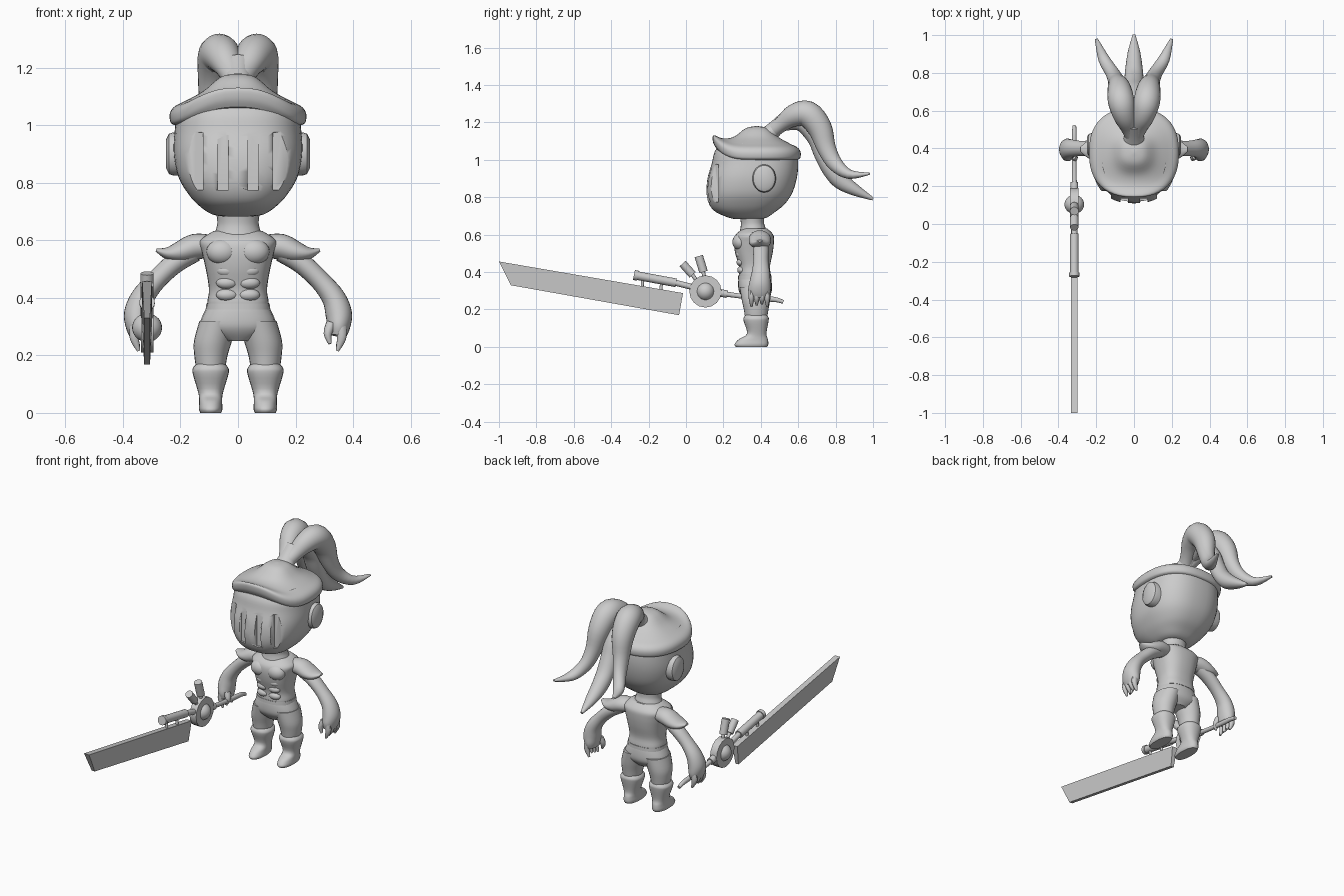
import bpy, bmesh, math
from mathutils import Vector

grey = bpy.data.materials.new("plain_grey")
grey.diffuse_color = (0.6, 0.6, 0.6, 1)
X, Y, Z = Vector((1, 0, 0)), Vector((0, 1, 0)), Vector((0, 0, 1))


def finish(name, bm, angle=40):
    bmesh.ops.recalc_face_normals(bm, faces=bm.faces)
    me = bpy.data.meshes.new(name)
    bm.to_mesh(me)
    bm.free()
    me.materials.append(grey)
    ob = bpy.data.objects.new(name, me)
    bpy.context.collection.objects.link(ob)
    bpy.ops.object.select_all(action='DESELECT')
    ob.select_set(True)
    bpy.context.view_layer.objects.active = ob
    bpy.ops.object.shade_smooth_by_angle(angle=math.radians(angle))
    return ob


def catmull(a, b, c, d, t):
    return tuple(0.5 * (2 * q + (r - p) * t + (2 * p - 5 * q + 4 * r - s) * t * t
                        + (3 * q - p - 3 * r + s) * t ** 3) for p, q, r, s in zip(a, b, c, d))


def sweep(name, pts, ref=X, flat=False, power=2.0, steps=4, segs=24, deform=None):
    """Closed skin over rings (x, y, z, r1, r2); r1 lies along ref."""
    n, rows = len(pts), []
    for i in range(n - 1):
        quad = [pts[max(0, min(n - 1, i + k))] for k in (-1, 0, 1, 2)]
        rows += [catmull(*quad, k / steps) for k in range(steps)]
    rows.append(pts[-1])
    bm = bmesh.new()
    rings = []
    for i, p in enumerate(rows):
        t = Z if flat else (Vector(rows[min(i + 1, len(rows) - 1)][:3])
                            - Vector(rows[max(i - 1, 0)][:3])).normalized()
        side = (ref - t * ref.dot(t)).normalized()
        up = t.cross(side)
        ring = []
        for k in range(segs):
            c, s = math.cos(2 * math.pi * k / segs), math.sin(2 * math.pi * k / segs)
            c = math.copysign(abs(c) ** (2 / power), c)
            s = math.copysign(abs(s) ** (2 / power), s)
            co = Vector(p[:3]) + side * c * max(p[3], .002) + up * s * max(p[4], .002)
            ring.append(bm.verts.new(deform(co) if deform else co))
        rings.append(ring)
    for a, b in zip(rings, rings[1:]):
        for k in range(segs):
            bm.faces.new((a[k], a[(k + 1) % segs], b[(k + 1) % segs], b[k]))
    bm.faces.new(rings[0])
    bm.faces.new(rings[-1])
    return finish(name, bm)


def rod(name, a, b, r, ref=X):
    return sweep(name, [(*a, r, r), (*b, r, r)], ref, steps=1, segs=16)


def ball(name, c, r):
    bm = bmesh.new()
    bmesh.ops.create_uvsphere(bm, u_segments=24, v_segments=14, radius=1)
    for v in bm.verts:
        v.co = Vector((v.co.x * r[0] + c[0], v.co.y * r[1] + c[1], v.co.z * r[2] + c[2]))
    return finish(name, bm)


def box(name, c, s):
    bm = bmesh.new()
    bmesh.ops.create_cube(bm, size=1)
    for v in bm.verts:
        v.co = Vector([v.co[i] * s[i] + c[i] for i in range(3)])
    return finish(name, bm)


# helmet body: rings of (z, half width, front y, back y)
head = [(.682, .04, .27, .38), (.69, .09, .23, .43), (.72, .135, .16, .475), (.76, .172, .125, .525),
        (.82, .207, .11, .567), (.9, .223, .115, .592), (.98, .22, .138, .6), (1.04, .21, .152, .59),
        (1.09, .17, .185, .54)]
helmet = sweep("helmet", [(0, (f + b) / 2, z, w, (b - f) / 2) for z, w, f, b in head],
               flat=True, power=2.5, segs=48)

# visor slots cut into the face
for s in (-1, 1):
    for x, w, y in ((.052, .038, .135), (.15, .055, .175)):
        cut = box("slot_cutter", (s * x, y - .1, .875), (w, .2, .2))
        cut.hide_render = True
        cut.display_type = 'WIRE'
        m = helmet.modifiers.new("slot", 'BOOLEAN')
        m.operation, m.object, m.solver = 'DIFFERENCE', cut, 'EXACT'


# cap with a brim that lifts to a point at the front
def lift(co):
    u = max(0, (.378 - co.y) / .235)
    return co + Z * .085 * u ** 4


sweep("helmet_cap", [(0, .378, z, .237 * f, .235 * f) for z, f in (
    (1.18, .02), (1.168, .25), (1.12, .5), (1.087, .75), (1.065, .93), (1.04, 1), (1.01, .99), (1.0, .93))],
    flat=True, power=2.4, segs=48, deform=lift)

# hair plume
sweep("plume_knot", [(0, .44, 1.13, .06, .05), (0, .48, 1.17, .048, .042), (0, .53, 1.21, .055, .045)])
sweep("middle_tail", [(0, .5, 1.18, .03, .03), (0, .61, 1.2, .05, .045), (0, .69, 1.12, .05, .045),
                      (0, .73, 1.03, .05, .045), (0, .775, .945, .05, .045), (0, .83, .885, .045, .045),
                      (0, .91, .835, .033, .03), (0, 1.0, .79, .008, .008)])

for s, side in ((1, "left"), (-1, "right")):
    def part(name, pts, **kw):
        return sweep(side + "_" + name, [(s * p[0], *p[1:]) for p in pts], **kw)

    part("tail", [(.005, .46, 1.15, .04, .04), (.025, .51, 1.19, .045, .042), (.05, .575, 1.235, .06, .06),
                  (.068, .65, 1.245, .07, .07), (.078, .715, 1.17, .062, .065), (.092, .752, 1.06, .045, .05),
                  (.115, .8, .975, .036, .04), (.16, .875, .922, .03, .025), (.2, .98, .925, .008, .006)])
    part("ear_disc", [(.17, .418, .9, .06, .073), (.225, .418, .9, .063, .075), (.24, .418, .9, .058, .07),
                      (.25, .418, .9, .04, .05)], ref=Y, steps=1)
    # shoulder guard, arm and hand
    part("shoulder_guard", [(.1, .39, .58, .05, .04), (.15, .395, .577, .058, .045), (.2, .395, .56, .058, .038),
                            (.245, .395, .555, .045, .022), (.285, .395, .566, .012, .005)], ref=Y)
    part("arm", [(.15, .395, .56, .04, .035), (.22, .4, .52, .042, .036), (.285, .4, .46, .04, .035),
                 (.332, .4, .4, .048, .041), (.35, .396, .345, .056, .046), (.35, .392, .3, .06, .04),
                 (.346, .39, .268, .05, .03)], ref=Y)
    for i in range(4):
        y = .35 + i * .028
        part("finger_%d" % (i + 1), [(.358, y, .3, .015, .018), (.36, y, .26, .015, .017),
                                     (.345, y, .215 + .007 * (i % 3), .006, .006)], ref=Y, segs=10)
    part("thumb", [(.325, .36, .31, .02, .02), (.312, .35, .275, .017, .015), (.32, .345, .24, .006, .006)],
         ref=Y, segs=10)
    # leg and boot
    part("leg", [(.31, .068, .375, .066, .085), (.25, .087, .375, .066, .076), (.2, .094, .375, .058, .066),
                 (.15, .095, .375, .05, .058)] and
         [(.068, .372, .32, .066, .086), (.087, .374, .25, .066, .076), (.094, .375, .2, .058, .066),
          (.095, .375, .15, .05, .058)], flat=True)
    part("boot", [(.095, .375, .17, .05, .058), (.095, .375, .155, .062, .067), (.095, .375, .135, .062, .066),
                  (.095, .378, .07, .043, .052), (.095, .36, .04, .04, .078), (.095, .35, .014, .041, .09),
                  (.095, .35, 0, .036, .084)], flat=True, power=2.3)
    # chest and belly plates
    ball(side + "_chest_plate", (s * .055, .29, .56), (.055, .042, .045))
    for i in range(3):
        ball(side + "_belly_plate_%d" % (i + 1), (s * .038, .298 - .004 * i, .41 + i * .042), (.038, .024, .022))

# body
sweep("pelvis", [(0, .372, .25, .05, .055), (0, .372, .28, .115, .08), (0, .37, .31, .132, .09),
                 (0, .368, .36, .113, .088), (0, .368, .385, .1, .08)], flat=True, power=2.3)
sweep("torso", [(0, .368, .35, .1, .08), (0, .368, .38, .107, .086), (0, .366, .43, .101, .083),
                (0, .363, .5, .112, .1), (0, .363, .56, .126, .107), (0, .366, .6, .132, .1),
                (0, .37, .632, .085, .065)], flat=True, power=2.5, segs=32)
sweep("belt", [(0, .368, .36, .112, .09), (0, .368, .38, .11, .089)], flat=True, power=2.4, steps=1)
sweep("collar", [(0, .36, .61, .088, .075), (0, .358, .64, .076, .066), (0, .355, .665, .072, .062),
                 (0, .352, .71, .078, .066)], flat=True)

# sword: wedge blade
SX = -.316
bm = bmesh.new()
outline = ((-1.0, .456, .017), (-.016, .287, .017), (-.037, .169, .010), (-.936, .329, .010))
a = [bm.verts.new((SX - t, y, z)) for y, z, t in outline]
b = [bm.verts.new((SX + t, y, z)) for y, z, t in outline]
bm.faces.new(a)
bm.faces.new(b)
for i in range(4):
    bm.faces.new((a[i], a[(i + 1) % 4], b[(i + 1) % 4], b[i]))
finish("sword_blade", bm, 20)

# sword: barrel, posts, wheel, canisters and grip
for name, p, q, r in (
        ("sword_barrel", (-.275, .383), (-.053, .342), .023),
        ("barrel_muzzle", (-.278, .384), (-.258, .38), .027),
        ("barrel_link", (-.06, .343), (.04, .318), .016),
        ("barrel_post_1", (-.23, .375), (-.235, .31), .008),
        ("barrel_post_2", (-.13, .356), (-.135, .295), .008),
        ("canister_1", (-.018, .445), (.035, .385), .022),
        ("canister_stem_1", (.03, .39), (.06, .35), .01),
        ("canister_2", (.068, .485), (.094, .4), .023),
        ("canister_stem_2", (.09, .41), (.1, .36), .01),
        ("wheel_link", (.15, .295), (.22, .281), .02)):
    rod(name, (SX, *p), (SX, *q), r)
rod("sword_wheel", (SX - .022, .104, .296), (SX + .022, .104, .296), .086, Y)
ball("wheel_hub", (SX, .104, .296), (.052, .05, .05))
sweep("sword_grip", [(SX, .18, .287, .014, .014), (SX, .3, .27, .012, .013), (SX, .42, .258, .013, .015),
                     (SX, .48, .252, .012, .013), (SX, .52, .24, .01, .01)], segs=16)
